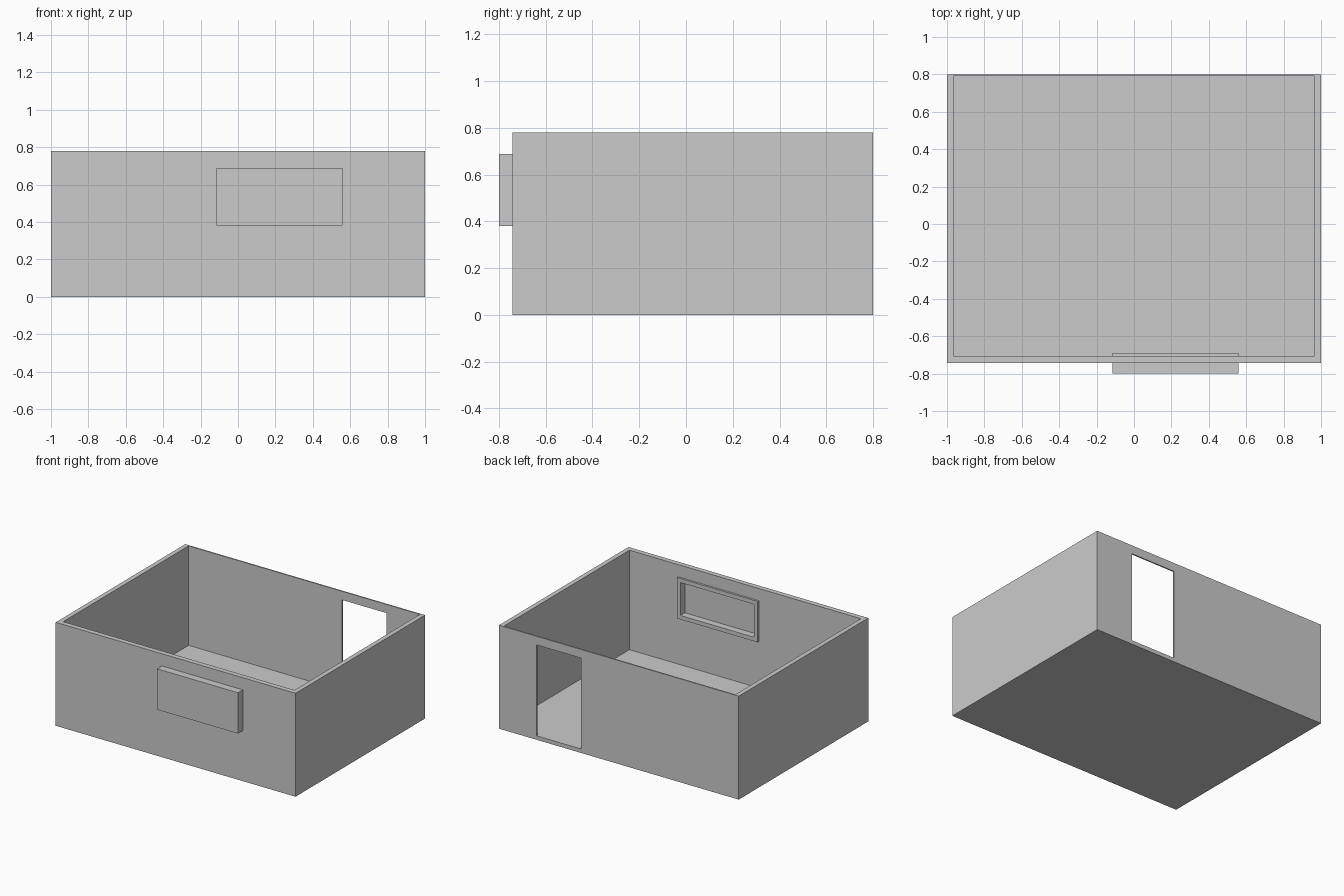
import bpy
import bmesh
from mathutils import Vector

if "Cube" in bpy.data.objects:
    bpy.data.objects.remove(bpy.data.objects["Cube"])


def box(name, lo, hi):
    """Axis-aligned box between two opposite corners."""
    lo, hi = Vector(lo), Vector(hi)
    bm = bmesh.new()
    bmesh.ops.create_cube(bm, size=1)
    for v in bm.verts:
        v.co = Vector([c * s for c, s in zip(v.co, hi - lo)]) + (lo + hi) / 2
    mesh = bpy.data.meshes.new(name)
    bm.to_mesh(mesh)
    bm.free()
    ob = bpy.data.objects.new(name, mesh)
    bpy.context.collection.objects.link(ob)
    return ob


def cut(target, name, lo, hi):
    """Subtract a box from the target."""
    cutter = box(name, lo, hi)
    cutter.hide_render = True
    cutter.hide_set(True)
    mod = target.modifiers.new(name, 'BOOLEAN')
    mod.operation = 'DIFFERENCE'
    mod.solver = 'EXACT'
    mod.object = cutter


FLOOR = 0.03
WX0, WX1, WZ0, WZ1 = -0.115, 0.56, 0.38, 0.688   # window outline
RIM = 0.03

# Open-topped room: floor and four walls
room = box("room_walls", (-1, -0.743, 0), (1, 0.8, 0.78))
cut(room, "room_cavity", (-0.965, -0.705, FLOOR), (0.965, 0.79, 1))

# Doorway in the thin back wall
cut(room, "doorway_cutter", (0.315, 0.75, FLOOR), (0.687, 0.85, 0.715))

# Window opening in the front wall, its edge hidden inside the frame
h = RIM / 2
cut(room, "window_cutter", (WX0 + h, -0.78, WZ0 + h), (WX1 - h, -0.68, WZ1 - h))

# Window box: closed outside, recessed pane inside
window = box("window_box", (WX0, -0.8, WZ0), (WX1, -0.69, WZ1))
cut(window, "window_recess", (WX0 + RIM, -0.743, WZ0 + RIM),
    (WX1 - RIM, -0.6, WZ1 - RIM))
